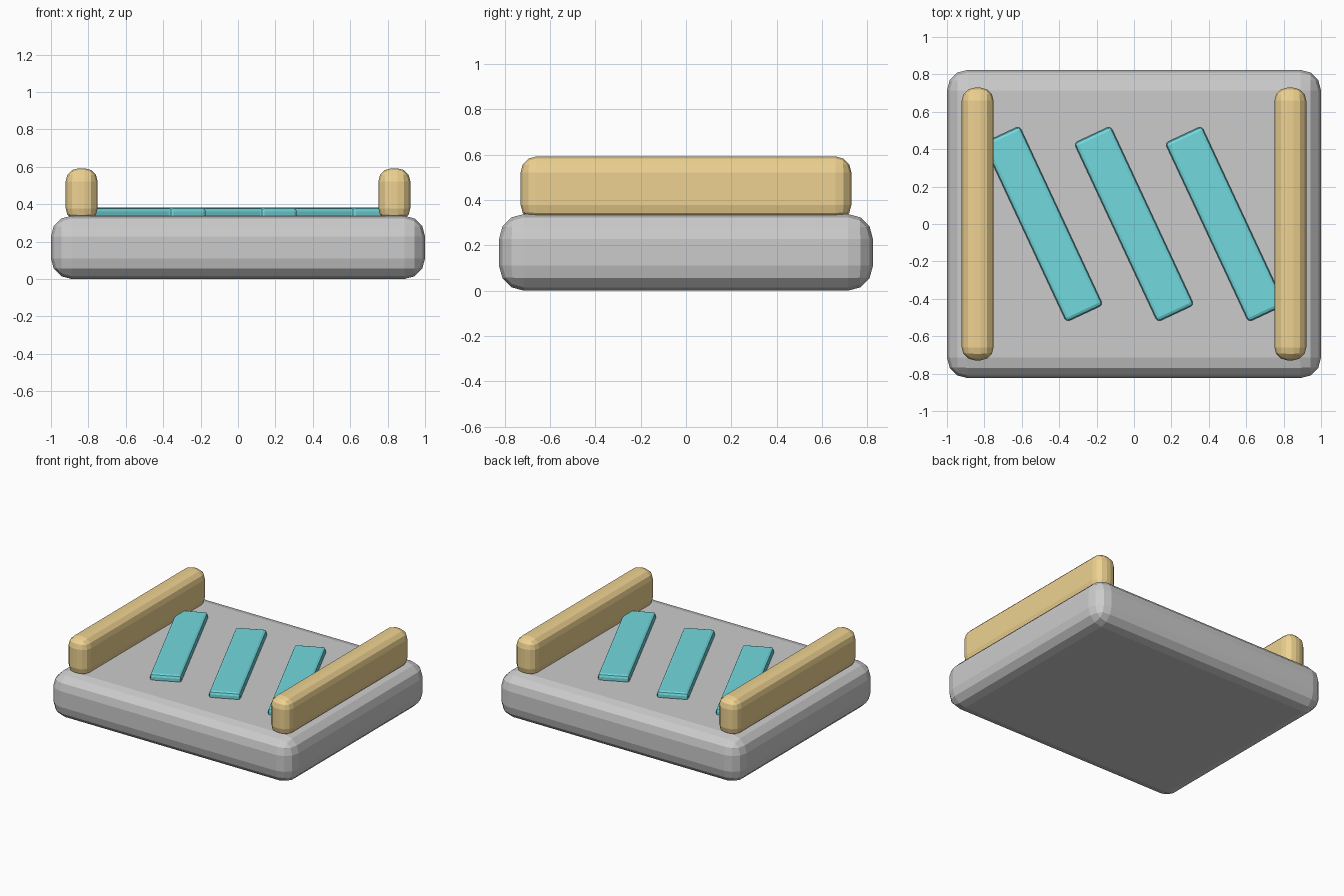
import bpy
from math import radians

if "Cube" in bpy.data.objects:
    bpy.data.objects.remove(bpy.data.objects["Cube"])


def material(name, rgb):
    m = bpy.data.materials.new(name)
    m.diffuse_color = (*rgb, 1)
    m.use_nodes = True
    m.node_tree.nodes["Principled BSDF"].inputs["Base Color"].default_value = m.diffuse_color
    return m


def block(name, centre, size, bevel, segments, mat=None, turn=0):
    """Rounded box, flat shaded."""
    bpy.ops.mesh.primitive_cube_add(size=1, location=centre)
    ob = bpy.context.object
    ob.name = name
    ob.scale = size
    bpy.ops.object.transform_apply(location=False, rotation=False, scale=True)
    ob.rotation_euler.z = radians(turn)
    mod = ob.modifiers.new("rounding", 'BEVEL')
    mod.width = bevel
    mod.segments = segments
    mod.limit_method = 'NONE'
    if mat:
        ob.data.materials.append(mat)
    return ob


amber = material("amber", (0.85, 0.64, 0.28))
teal = material("teal", (0.17, 0.69, 0.73))

# Thick rounded base slab
block("base", (0, 0, 0.169), (2, 1.648, 0.338), 0.11, 3)

# Raised side rails, sunk slightly into the base
for side, x in (("left", -0.836), ("right", 0.836)):
    block(f"{side}_rail", (x, 0, 0.45), (0.171, 1.458, 0.284), 0.07, 3, amber)

# Slanted inlaid strips
for i in (-1, 0, 1):
    block(f"strip_{i + 2}", (i * 0.487, 0, 0.352), (0.217, 1.056, 0.06),
          0.02, 2, teal, 25)
